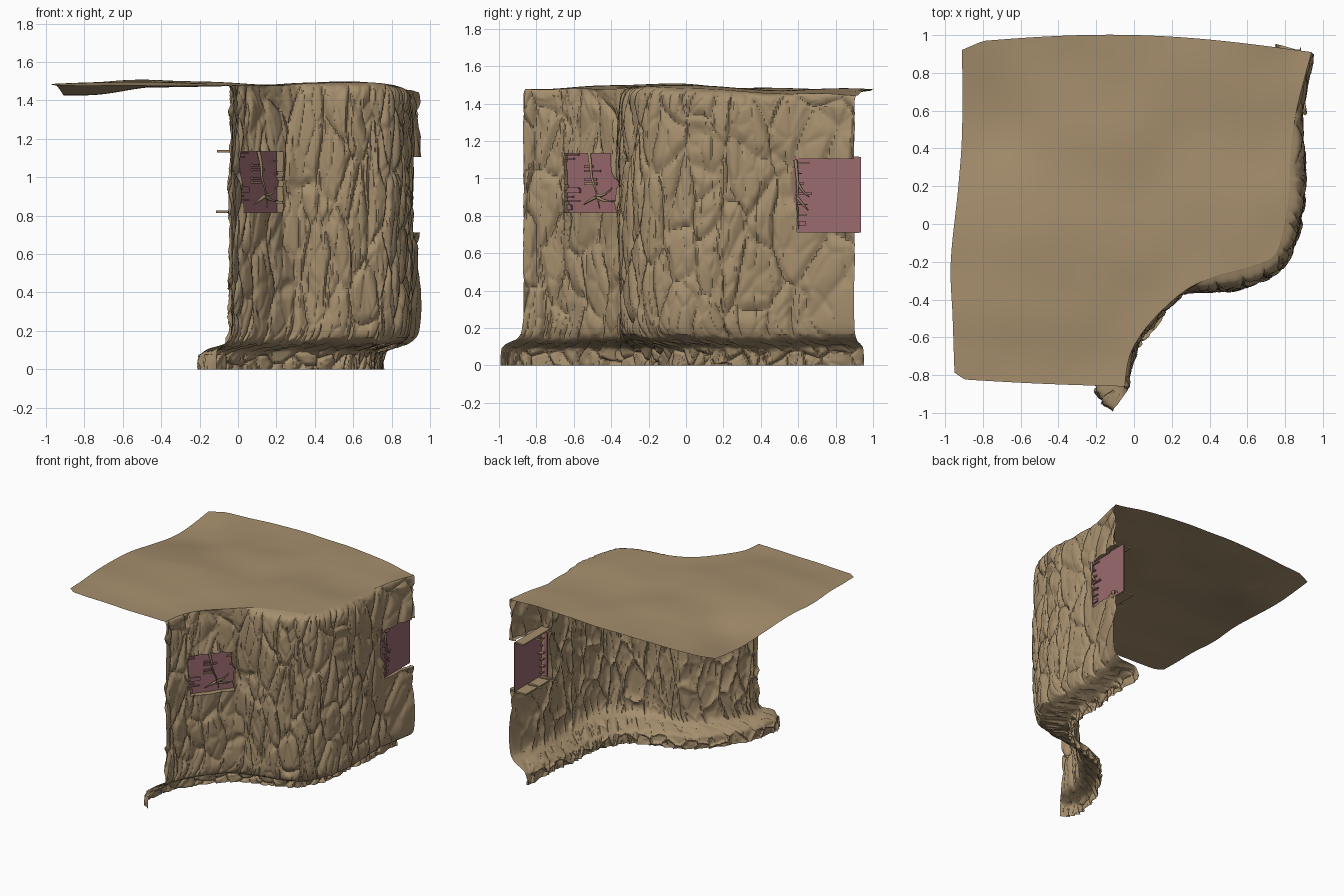
import bpy, bmesh, math, random
from mathutils import Vector, noise

if "Cube" in bpy.data.objects:
    bpy.data.objects.remove(bpy.data.objects["Cube"])
random.seed(4)

def material(name, col):
    m = bpy.data.materials.new(name)
    m.diffuse_color = (*col, 1)
    m.use_nodes = True
    m.node_tree.nodes["Principled BSDF"].inputs["Base Color"].default_value = m.diffuse_color
    return m

ROCK = material("tan rock", (0.375, 0.27, 0.152))
PINK = material("dusty pink", (0.33, 0.145, 0.16))

# Plan curves: wall face, flared foot and roof edge, listed front to back
WALL = [(-.035, -.87), (0, -.69), (.1, -.54), (.26, -.375), (.43, -.353), (.61, -.32),
        (.76, -.25), (.86, -.08), (.9, .12), (.9, .33), (.89, .58), (.945, .9)]
FOOT = [(-.12, -.99), (-.19, -.87), (-.14, -.64), (0, -.4), (.2, -.21), (.45, -.14),
        (.6, -.03), (.67, .12), (.71, .3), (.73, .5), (.74, .7), (.765, .95)]
EDGE = [(-.05, -.86), (-.02, -.69), (.08, -.53), (.26, -.36), (.42, -.28), (.6, -.23),
        (.74, -.17), (.79, -.03), (.82, .15), (.83, .36), (.86, .6), (.94, .91)]
# Wall profile: (foot weight, edge weight, height)
PROFILE = [(1, 0, 0), (1, 0, .05), (.92, 0, .095), (.62, 0, .118), (.25, 0, .14), (.06, 0, .19),
           (0, 0, .32), (0, 0, .6), (0, 0, .9), (0, 0, 1.2), (0, .05, 1.4), (0, .35, 1.46), (0, 1, 1.48)]

def spline(pts, t):
    """Smooth curve through the points, t from 0 to 1."""
    n = len(pts) - 1
    x = min(max(t, 0), 1) * n
    i = min(int(x), n - 1)
    f = x - i
    p = [Vector(pts[min(max(k, 0), n)]) for k in (i - 1, i, i + 1, i + 2)]
    return 0.5 * (2 * p[1] + (p[2] - p[0]) * f + (2 * p[0] - 5 * p[1] + 4 * p[2] - p[3]) * f * f
                  + (3 * p[1] - p[0] - 3 * p[2] + p[3]) * f ** 3)

def finish(name, bm, mats, angle=40):
    me = bpy.data.meshes.new(name)
    bm.to_mesh(me)
    bm.free()
    for m in mats:
        me.materials.append(m)
    ob = bpy.data.objects.new(name, me)
    bpy.context.collection.objects.link(ob)
    bpy.ops.object.select_all(action='DESELECT')
    ob.select_set(True)
    bpy.context.view_layer.objects.active = ob
    bpy.ops.object.shade_smooth_by_angle(angle=math.radians(angle))
    return ob

def grid(rows):
    bm = bmesh.new()
    vs = [[bm.verts.new(p) for p in r] for r in rows]
    for a, b in zip(vs, vs[1:]):
        for k in range(len(a) - 1):
            bm.faces.new((a[k], a[k + 1], b[k + 1], b[k]))
    return bm

def bump(x, y, cx, cy, r):
    return math.exp(-((x - cx) ** 2 + (y - cy) ** 2) / (r * r))

def roof_z(x, y):
    return (1.478 + .03 * bump(x, y, -.5, -.1, .4) + .025 * bump(x, y, .55, -.1, .3)
            - .055 * bump(x, y, -.9, .55, .38) - .025 * bump(x, y, .9, .5, .35)
            - .03 * bump(x, y, .95, .95, .2) + .012 * noise.noise(Vector((x * 3, y * 3, 2))))

def cells(x, y, seed, width):
    """0 in the cracks between cells, easing to 1 inside them."""
    d = noise.voronoi(Vector((x, y, seed)))[0]
    c = min(1, (d[1] - d[0]) / width)
    return c * (1.6 - .6 * c)

def rock_relief(s, z, low):
    """Tall smooth cracked cells on the wall, squat stones at the foot."""
    w = .3 * noise.noise(Vector((s * 5, z * 4, 7)))
    big = cells(s * (11 if low else 7) + w, z * (10 if low else 2.8) + w, 3, .25)
    fine = cells(s * 14 + w, z * 5 + w, 9, .25)
    broad = noise.noise(Vector((s * 3.5, z * 1.6, 1)))
    dent = .018 * bump(s, z, .72, .97, .16)   # hollow beside the front window
    return .024 * (big - .78) + .008 * (fine - .72) + .026 * broad - dent

# Rock wall
COLS, ROWS = 300, 190
rows = []
for j in range(ROWS + 1):
    v = j / ROWS
    # spend a quarter of the rows on the flared foot
    a = v / .25 * 5 / 12 if v < .25 else 5 / 12 + (v - .25) / .75 * 7 / 12
    f, e, z = spline(PROFILE, a)
    z = max(z, 0)
    row = []
    for i in range(COLS + 1):
        t = i / COLS
        w, b, g = (spline(c, t) for c in (WALL, FOOT, EDGE))
        p = w + (b - w) * f + (g - w) * e
        tan = (spline(WALL, min(t + .01, 1)) - spline(WALL, max(t - .01, 0))).normalized()
        fade = 1 - min(max(e, 0), 1)
        h = rock_relief(t * 2.4, z + .12 * f, f > .3) * fade
        zz = z + (roof_z(p.x, p.y) - 1.48) * min(max((z - 1.1) / .38, 0), 1)
        if .08 < z < .16:
            zz += h * .7
        row.append(Vector((p.x + tan.y * h, p.y - tan.x * h, max(zz, 0))))
    rows.append(row)
top_row = [p.copy() for p in rows[-1]]
bm = grid(rows)

# Window openings, with their rims turned inward
def opening(c, m=0):
    return ((-.65 - m < c.y < -.36 + m and c.x < .235 + m and .82 - m < c.z < 1.13 + m)
            or (c.y > .59 - m and .72 - m < c.z < 1.105 + m))
bmesh.ops.delete(bm, geom=[fc for fc in bm.faces if opening(fc.calc_center_median())], context='FACES')
rim = [e for e in bm.edges if e.is_boundary and opening((e.verts[0].co + e.verts[1].co) / 2, .02)]
new = bmesh.ops.extrude_edge_only(bm, edges=rim)["geom"]
for v in new:
    if isinstance(v, bmesh.types.BMVert):
        v.co += Vector((-.035, .03 if v.co.y < 0 else 0, 0))
finish("rock_wall", bm, [ROCK], 35)

# Roof sheet, joined to the top row of the wall
LEFT = [(-.95, -.82), (-.96, -.5), (-.97, -.2), (-.93, .2), (-.91, .5), (-.91, .96)]
rows = []
for i in range(0, COLS + 1, 3):
    t = i / COLS
    l, r = spline(LEFT, t), top_row[i]
    row = []
    for k in range(61):
        u = k / 60
        x = l.x + (r.x - l.x) * u
        y = l.y + (r.y - l.y) * u + math.sin(math.pi * u) * (.065 * t ** 4 - .005 * (1 - t) ** 4)
        if u < .06:   # rounded outer corners
            y *= 1 - .04 * (1 - u / .06) * abs(2 * t - 1) ** 6
        row.append(Vector((x, y, r.z if k == 60 else roof_z(x, y))))
    rows.append(row)
bm = grid(rows)
bmesh.ops.recalc_face_normals(bm, faces=bm.faces)
finish("roof_sheet", bm, [ROCK], 60)

def box(bm, o, u, n, ur, nr, zr, mi):
    """Box in a window's frame: along u, inward n, height z."""
    v = [bm.verts.new(o + u * a + n * b + Vector((0, 0, c))) for a in ur for b in nr for c in zr]
    for q in ((0, 1, 3, 2), (4, 6, 7, 5), (0, 4, 5, 1), (2, 3, 7, 6), (0, 2, 6, 4), (1, 5, 7, 3)):
        bm.faces.new([v[k] for k in q]).material_index = mi
    return v

def window(name, a, b, z0, z1, inset, closed, slats):
    a, b = Vector((*a, 0)), Vector((*b, 0))
    L = (b - a).length
    u = (b - a).normalized()
    n = Vector((-u.y, u.x, 0))
    o = a + n * inset
    bm = bmesh.new()
    box(bm, o, u, n, (-.01, L + .01), (0, .006), (z0 - .01, z1 + .01), 1)
    finish(name + "_panel", bm, [ROCK, PINK])
    # sill, lintel and side reveals
    bm = bmesh.new()
    d = .05 if closed else .1
    box(bm, o, u, n, (0, L), (.006, d), (z0 - .012, z0), 0)
    box(bm, o, u, n, (0, L), (.006, d * .8), (z1, z1 + .012), 0)
    box(bm, o, u, n, (-.012, 0), (.006, d * .5), (z0, z1), 1)
    finish(name + "_reveal", bm, [ROCK, PINK])
    # broken slats on both faces of the panel
    bm = bmesh.new()
    for k in range(slats):
        z = z0 + (z1 - z0) * (k + .5) / slats
        w = random.uniform(.03, .11)
        s = random.choice((0, L - w, L * .35)) if closed else 0
        mi = 0 if k % 5 == 1 else 1
        box(bm, o, u, n, (s, s + w), (-.014, -.001), (z, z + random.choice((.007, .012, .025))), mi)
        box(bm, o, u, n, (s, s + w * .6), (.006, random.uniform(.02, .05)), (z, z + .007), 1)
    # pointed splinters reaching inward at the corners
    for z in (z0, z1):
        for s in (.02, L * .5):
            v = box(bm, o, u, n, (s, s + .03), (.02, random.uniform(.12, .17)), (z - .006, z + .008), 0)
            for p, q in ((v[2], v[6]), (v[3], v[7])):
                p.co = q.co = (p.co + q.co) / 2
    finish(name + "_slats", bm, [ROCK, PINK])
    return o, u, n, L

def branch(name, frame, paths):
    """Gnarled tapering twigs in a window's frame: (along, out, z)."""
    o, u, n, L = frame
    cu = bpy.data.curves.new(name, 'CURVE')
    cu.dimensions = '3D'
    cu.bevel_depth = .009
    cu.bevel_resolution = 1
    cu.resolution_u = 5
    for pts in paths:
        sp = cu.splines.new('NURBS')
        sp.points.add(len(pts) - 1)
        sp.use_endpoint_u = True
        sp.order_u = 3
        for k, (s, d, z) in enumerate(pts):
            sp.points[k].co = (*(o + u * s * L - n * d + Vector((0, 0, z))), 1)
            sp.points[k].radius = 1.1 - .8 * k / (len(pts) - 1)
    cu.materials.append(ROCK)
    bpy.context.collection.objects.link(bpy.data.objects.new(name, cu))

# Front window and rear window
fr = window("front_window", (.0, -.655), (.225, -.345), .82, 1.135, .015, True, 14)
branch("front_window_branch", fr, [
    [(.45, .02, 1.14), (.5, .03, 1.06), (.5, .025, 1.0), (.6, .03, .93), (.64, .025, .84)],
    [(.6, .025, .91), (.72, .03, .9), (.85, .02, .95)],
    [(.58, .025, .9), (.45, .03, .88), (.36, .02, .86)],
    [(.6, .025, .9), (.75, .03, .87), (.9, .02, .88)]])
rr = window("rear_window", (.885, .585), (.885, .925), .72, 1.105, .0, False, 7)
branch("rear_window_branch", rr, [
    [(.0, .02, 1.1), (.04, .025, 1.0), (.02, .02, .88), (.05, .02, .73)],
    [(.02, .02, .9), (.1, .02, .87), (.2, .015, .83)],
    [(.03, .02, .98), (.1, .02, .93), (.22, .015, .9)]])
